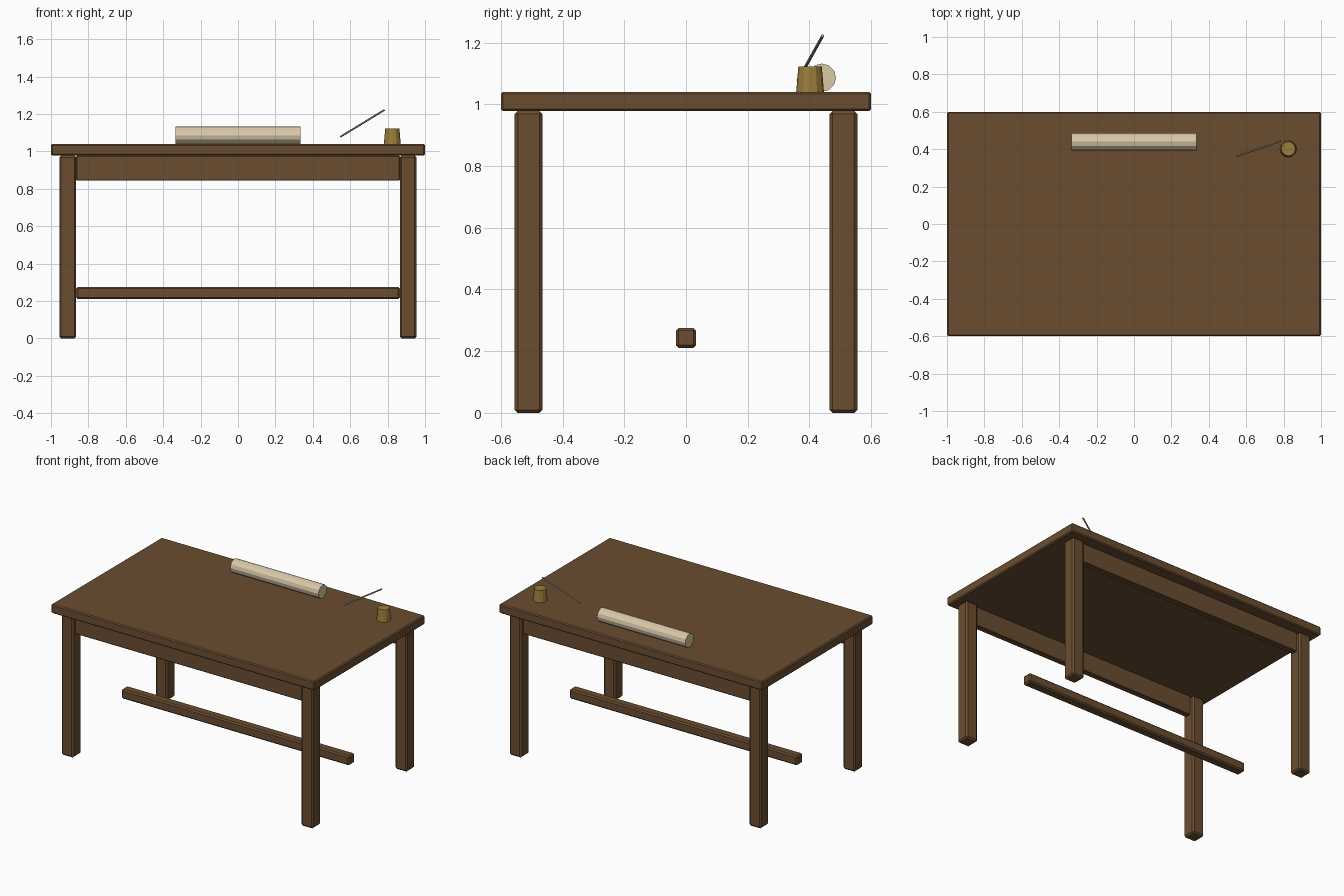
import bpy
from mathutils import Vector

cube = bpy.data.objects.get("Cube")
if cube:
    bpy.data.objects.remove(cube, do_unlink=True)


def make_material(name, color):
    mat = bpy.data.materials.new(name)
    mat.use_nodes = True
    mat.diffuse_color = (*color, 1)
    mat.node_tree.nodes["Principled BSDF"].inputs["Base Color"].default_value = (*color, 1)
    return mat


wood = make_material("brown wood", (0.145, 0.075, 0.03))
paper = make_material("parchment", (0.69, 0.58, 0.39))
brass = make_material("dull brass", (0.33, 0.21, 0.045))
feather = make_material("grey feather", (0.42, 0.38, 0.30))


def board(name, center, size, bevel):
    """Wooden box with chamfered edges."""
    bpy.ops.mesh.primitive_cube_add(size=1, location=center)
    ob = bpy.context.object
    ob.name = name
    ob.scale = size
    bpy.ops.object.transform_apply(location=False, rotation=False, scale=True)
    mod = ob.modifiers.new("chamfer", "BEVEL")
    mod.width = bevel
    mod.segments = 1
    ob.data.materials.append(wood)
    return ob


def rod(name, start, end, r1, r2, sides, mat):
    """Faceted rod or cone frustum running between two points."""
    a, b = Vector(start), Vector(end)
    bpy.ops.mesh.primitive_cone_add(vertices=sides, radius1=r1, radius2=r2,
                                    depth=(b - a).length, location=(a + b) / 2)
    ob = bpy.context.object
    ob.name = name
    ob.rotation_euler = (b - a).to_track_quat("Z", "Y").to_euler()
    ob.data.materials.append(mat)
    return ob


# Table top
board("table_top", (0, 0, 1.009), (2, 1.2, 0.062), 0.007)

# Legs, with an apron between each front and back pair
for y, end in ((-0.51, "front"), (0.51, "back")):
    for x, side in ((-0.91, "right"), (0.91, "left")):
        board(f"{end}_{side}_leg", (x, y, 0.489), (0.09, 0.09, 0.978), 0.01)
    board(f"{end}_apron", (0, y, 0.911), (1.73, 0.04, 0.134), 0.004)

# Low central stretcher
board("stretcher", (0, 0, 0.243), (1.73, 0.065, 0.065), 0.009)

# Desk items
rod("paper_roll", (-0.335, 0.44, 1.086), (0.335, 0.44, 1.086), 0.046, 0.046, 12, paper)
rod("ink_pot", (0.825, 0.402, 1.04), (0.825, 0.402, 1.122), 0.045, 0.038, 12, brass)
rod("quill", (0.547, 0.363, 1.078), (0.783, 0.443, 1.222), 0.005, 0.005, 8, feather)
